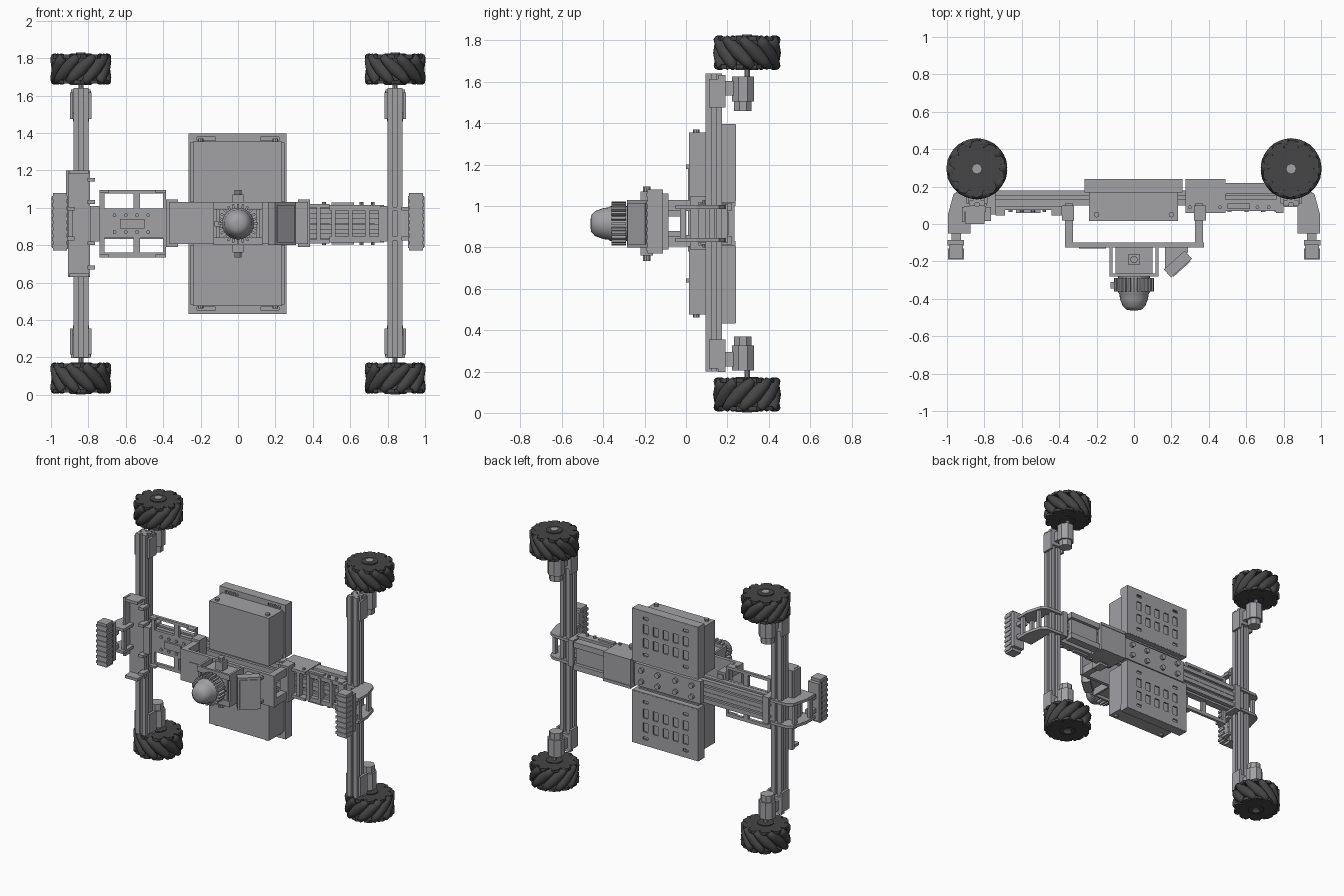
import bpy, bmesh
from math import sin, cos, pi, radians
from mathutils import Vector, Matrix

cube = bpy.data.objects.get("Cube")
if cube:
    bpy.data.objects.remove(cube)


def material(name, rgb):
    m = bpy.data.materials.new(name)
    m.use_nodes = True
    m.diffuse_color = (*rgb, 1)
    m.node_tree.nodes["Principled BSDF"].inputs["Base Color"].default_value = (*rgb, 1)
    return m


GREY = material("metal grey", (0.36, 0.36, 0.38))
DARK = material("rubber dark grey", (0.06, 0.06, 0.06))
MID = 0.915     # height of the cross beam
POST = 0.84     # distance of the posts from the centre


def finish(name, bm, mat=GREY):
    bmesh.ops.recalc_face_normals(bm, faces=bm.faces)
    me = bpy.data.meshes.new(name)
    bm.to_mesh(me)
    bm.free()
    me.materials.append(mat)
    ob = bpy.data.objects.new(name, me)
    bpy.context.scene.collection.objects.link(ob)
    return ob


def prism(name, pts, axis, a, b, mat=GREY):
    """Extrude a closed 2D outline along an axis from a to b."""
    place = {"x": lambda u, v, t: (t, u, v), "y": lambda u, v, t: (u, t, v),
             "z": lambda u, v, t: (u, v, t)}[axis]
    bm = bmesh.new()
    lo = [bm.verts.new(place(u, v, a)) for u, v in pts]
    hi = [bm.verts.new(place(u, v, b)) for u, v in pts]
    bm.faces.new(lo)
    bm.faces.new(hi)
    for i in range(len(pts)):
        j = (i + 1) % len(pts)
        bm.faces.new((lo[i], lo[j], hi[j], hi[i]))
    return finish(name, bm, mat)


def box(name, x, y, z, mat=GREY):
    return prism(name, [(x[0], y[0]), (x[1], y[0]), (x[1], y[1]), (x[0], y[1])], "z", *z, mat)


def ring(u, v, r, n, turn=0.0):
    return [(u + r * cos(2 * pi * (i + turn) / n), v + r * sin(2 * pi * (i + turn) / n))
            for i in range(n)]


def slotted(u, v, h=0.04, g=0.01, d=0.018):
    """Square outline with a groove in the middle of every side."""
    side = [(-h, -h), (-g, -h), (-g, d - h), (g, d - h), (g, -h)]
    pts = []
    for k in range(4):
        c, s = round(cos(k * pi / 2)), round(sin(k * pi / 2))
        pts += [(u + c * p - s * q, v + s * p + c * q) for p, q in side]
    return pts


def panel(name, xs, zs, holes, y, thick):
    """Plate facing y, cut on a grid, with the listed cells left open."""
    bm = bmesh.new()
    grid = [[bm.verts.new((x, y, z)) for z in zs] for x in xs]
    for i in range(len(xs) - 1):
        for j in range(len(zs) - 1):
            if not holes(i, j):
                bm.faces.new((grid[i][j], grid[i + 1][j], grid[i + 1][j + 1], grid[i][j + 1]))
    ob = finish(name, bm)
    mod = ob.modifiers.new("thickness", "SOLIDIFY")
    mod.thickness, mod.offset = thick, 0
    return ob


def lathe(name, profile, place, n=16, mat=GREY):
    """Spin (radius, height) points round the local z axis, then place them."""
    bm = bmesh.new()
    rows = [[bm.verts.new(place @ Vector((r * cos(2 * pi * i / n), r * sin(2 * pi * i / n), h)))
             for i in range(n)] for r, h in profile]
    for a, b in zip(rows, rows[1:]):
        for i in range(n):
            j = (i + 1) % n
            bm.faces.new((a[i], a[j], b[j], b[i]))
    bm.faces.new(rows[0])
    bm.faces.new(rows[-1])
    return finish(name, bm, mat)


# Roller wheels with a toothed disc on each side
def wheel(name, x, y, z, hand, out):
    n = 10
    teeth = []
    for i in range(n):
        a = 2 * pi * i / n
        teeth += [(x + r * cos(a + t), y + r * sin(a + t))
                  for r, t in ((0.118, 0), (0.148, 0.04), (0.155, 0.3), (0.145, 0.5))]
    for s in (-1, 1):
        prism(name + "_disc", teeth, "z", z + s * 0.058, z + s * 0.078, DARK)
        prism(name + "_hub", ring(x, y, 0.055, 16), "z", z + s * 0.07, z + s * 0.084, DARK)
    prism(name + "_core", ring(x, y, 0.095, 20), "z", z - 0.07, z + 0.07, DARK)
    for i in range(n):
        place = (Matrix.Translation((x, y, z)) @ Matrix.Rotation(2 * pi * (i + 0.5) / n, 4, "Z")
                 @ Matrix.Translation((0.128, 0, 0)) @ Matrix.Rotation(hand * radians(45), 4, "X"))
        ob = lathe(name + "_roller", [(0.018, -0.1), (0.029, -0.06), (0.036, 0), (0.029, 0.06),
                                      (0.018, 0.1)], place, 10, DARK)
        ob.data.shade_smooth()
    prism(name + "_cap", ring(x, y, 0.025, 8), "z", z + out * 0.07, z + out * 0.088)


for s, side in ((-1, "right"), (1, "left")):
    x = s * POST
    # Post, end brackets, motors and wheels
    prism(side + "_post", slotted(x, 0.135), "z", 0.2, 1.64)
    for t, end in ((-1, "lower"), (1, "upper")):
        name = side + "_" + end
        zs = lambda d: MID + t * d
        box(name + "_motor_bracket", (x - 0.052, x + 0.052), (0.155, 0.19), (zs(0.595), zs(0.718)))
        for k in (-1, 1):
            box(name + "_bracket_cheek", (x + k * 0.042, x + k * 0.058), (0.11, 0.19),
                (zs(0.56), zs(0.7)))
        prism(name + "_motor", ring(x, 0.275, 0.058, 8, 0.5), "z", zs(0.59), zs(0.71))
        prism(name + "_motor_tail", ring(x, 0.275, 0.046, 8, 0.5), "z", zs(0.545), zs(0.59))
        box(name + "_motor_arm", (x - 0.03, x + 0.03), (0.17, 0.24), (zs(0.62), zs(0.69)))
        prism(name + "_shaft", ring(x, 0.295, 0.014, 10), "z", zs(0.7), zs(0.78))
        wheel(name + "_wheel", x, 0.295, zs(0.826), s * t, t)

    # Jaw plates with an upright pad at the tip
    jaw = [(0.8, 0.19), (0.93, 0.185), (0.965, 0.16), (0.995, 0.05), (0.995, -0.05),
           (0.875, -0.05), (0.875, 0.09), (0.8, 0.09)]
    for z in (0.825, 0.985):
        prism(side + "_jaw_plate", [(s * u, v) for u, v in jaw], "z", z, z + 0.02)
    for u, v in ((0.885, -0.03), (0.965, -0.03), (0.94, 0.11)):
        box(side + "_jaw_spacer", (s * u, s * (u + 0.022)), (v, v + 0.03), (0.84, 0.99))
    for z in (0.85, 0.95):
        box(side + "_pad_neck", (s * 0.925, s * 0.975), (-0.1, -0.03), (z, z + 0.03))
    box(side + "_grip_pad", (s * 0.915, s * 0.99), (-0.185, -0.11), (0.77, 1.08))
    box(side + "_pad_back", (s * 0.91, s * 0.998), (-0.115, -0.085), (0.79, 1.06))
    for k in range(8):
        z = 0.785 + k * 0.037
        box(side + "_pad_rib", (s * 0.908, s * 0.995), (-0.19, -0.13), (z, z + 0.018))

# Grooved cross beam
for z in (MID - 0.041, MID + 0.041):
    prism("cross_beam", slotted(0.14, z), "x", -0.8, 0.8)

# Upright guard frame on one post
box("guard_plate", (-0.91, -0.79), (0.065, 0.095), (0.63, 1.2))
box("guard_edge", (-0.92, -0.905), (0.01, 0.09), (0.78, 1.2))
for z in (0.67, 0.8, 1.02, 1.14):
    box("guard_prong", (-0.805, -0.765), (0.015, 0.09), (z, z + 0.02))
for z in (0.63, 1.18):
    box("guard_end", (-0.9, -0.8), (0.0, 0.07), (z, z + 0.02))
box("guard_pad", (-0.79, -0.74), (0.05, 0.19), (0.82, 1.01))

# Windowed plate on the cross beam
panel("window_plate", (-0.74, -0.715, -0.56, -0.525, -0.4, -0.385),
      (0.735, 0.76, 0.838, 0.995, 1.075, 1.095),
      lambda i, j: i in (1, 3) and j in (1, 3), 0.085, 0.02)
for x0, x1 in ((-0.74, -0.69), (-0.44, -0.385)):
    for z in (0.735, 1.08):
        box("window_plate_tab", (x0, x1), (0.045, 0.09), (z, z + 0.014))
box("plate_block", (-0.63, -0.5), (0.06, 0.08), (0.89, 0.94))
for x in (-0.66, -0.6, -0.54, -0.48):
    for z in (0.87, 0.96):
        prism("plate_bolt", ring(x, z, 0.01, 8), "y", 0.065, 0.08)

# Equipment boxes in perforated trays, above and below the beam
cols = [-0.265, -0.215]
for k in range(5):
    cols += [-0.185 + k * 0.08, -0.145 + k * 0.08]
cols += [0.215, 0.26]
for t, end in ((-1, "lower"), (1, "upper")):
    zs = lambda *ds: tuple(MID + t * d for d in ds)
    box(end + "_box", (-0.24, 0.235), (0.015, 0.2), zs(0.095, 0.44))
    panel(end + "_tray_back", cols,
          zs(0.11, 0.16, 0.18, 0.22, 0.285, 0.32, 0.385, 0.42, 0.44, 0.48),
          lambda i, j: (i in (2, 4, 6, 8, 10) and j in (3, 5)) or
          (i in (2, 10) and j in (1, 7)), 0.235, 0.012)
    for x in (-0.265, 0.248):
        box(end + "_tray_side", (x, x + 0.012), (0.17, 0.24), zs(0.11, 0.48))
    panel(end + "_tray_lip", (-0.265, -0.22, -0.12, 0.12, 0.22, 0.26),
          zs(0.43, 0.445, 0.462, 0.482), lambda i, j: i in (1, 3) and j == 1, 0.175, 0.012)
    box(end + "_tray_end", (-0.265, 0.26), (0.17, 0.24), zs(0.47, 0.482))
    box(end + "_tray_foot", (-0.265, 0.26), (0.17, 0.24), zs(0.105, 0.117))
    for x in (-0.2, 0.2):
        prism(end + "_box_foot", ring(x, 0.05, 0.015, 8), "z", *zs(0.44, 0.455))

# Strip between the trays, with bolts
box("centre_strip", (-0.265, 0.26), (0.175, 0.215), (0.835, 0.995))
for x in (-0.2, -0.07, 0.07, 0.2):
    for z in (0.875, 0.955):
        prism("strip_bolt", ring(x, z, 0.018, 10), "y", 0.21, 0.235)

# Drive housing on the other half of the beam
for t in (-1, 1):
    zs = lambda a, b: (MID + t * a, MID + t * b)
    box("housing_wall", (0.275, 0.49), (0.06, 0.24), zs(0.085, 0.105))
    box("housing_rail", (0.49, 0.78), (0.07, 0.13), zs(0.07, 0.1))
    box("housing_back_rail", (0.49, 0.74), (0.16, 0.22), zs(0.06, 0.1))
    box("housing_latch", (0.5, 0.62), (0.08, 0.11), zs(0.1, 0.112))
    for x in (0.3, 0.46, 0.66, 0.72):
        prism("housing_bolt", ring(x, 0.09, 0.01, 8), "z", *zs(0.1, 0.115))
box("housing_back", (0.275, 0.49), (0.2, 0.235), (0.83, 1.0))
box("housing_cover", (0.5, 0.73), (0.17, 0.205), (0.86, 0.97))
for x in (0.42, 0.5, 0.59, 0.68, 0.75):
    box("housing_cell", (x, x + 0.022), (0.065, 0.12), (0.825, 1.005))
box("housing_cap", (0.76, 0.8), (0.06, 0.2), (0.82, 1.01))

# Raised carrier in front of the boxes
box("carrier_plate", (-0.37, 0.375), (-0.125, -0.1), (0.805, 1.03))
box("carrier_pocket", (-0.295, -0.15), (-0.131, -0.12), (0.88, 0.955))
for s in (-1, 1):
    for z in (0.805, 0.975):
        box("carrier_leg", (s * 0.325, s * 0.37), (-0.12, 0.11), (z, z + 0.055))
    box("carrier_foot", (s * 0.32, s * 0.385), (0.02, 0.1), (0.79, 1.045))

# Domed scanner in an open cradle
box("scanner_base", (-0.1, 0.1), (-0.27, -0.12), (0.82, 1.01))
for s in (-1, 1):
    box("cradle_side", (s * 0.115, s * 0.13), (-0.27, -0.12), (0.8, 1.03))
    box("cradle_flange", (-0.13, 0.13), (-0.28, -0.265), (MID + s * 0.075, MID + s * 0.115))
    box("cradle_handle", (-0.03, 0.03), (-0.22, -0.16), (MID + s * 0.09, MID + s * 0.155))
    prism("handle_knob", ring(0, -0.19, 0.02, 10), "z", MID + s * 0.15, MID + s * 0.18)
front = Matrix.Translation((0, 0, MID)) @ Matrix.Rotation(radians(90), 4, "X")
dome = lathe("scanner_dome", [(0.085, 0.26), (0.085, 0.365), (0.078, 0.375), (0.075, 0.4),
                              (0.06, 0.44), (0.04, 0.458), (0.015, 0.462)], front, 24)
bpy.context.view_layer.objects.active = dome
dome.select_set(True)
bpy.ops.object.shade_smooth_by_angle(angle=radians(35))
for i in range(24):
    fin = box("cooling_fin", (0.07, 0.106), (-0.36, -0.29), (-0.006, 0.006))
    fin.matrix_world = Matrix.Translation((0, 0, MID)) @ Matrix.Rotation(2 * pi * i / 24, 4, "Y")
box("scanner_plug", (-0.125, -0.09), (-0.345, -0.31), (0.9, 0.93))

# Angled sensor and its bracket
turn = Matrix.Translation((0.235, -0.215, MID)) @ Matrix.Rotation(radians(42), 4, "Z")
for name, x, y, z in (("sensor_body", 0.075, (-0.028, 0.03), 0.115),
                      ("sensor_face", 0.062, (-0.034, -0.028), 0.1)):
    box(name, (-x, x), y, (-z, z)).matrix_world = turn
for z in (0.82, 0.99):
    prism("sensor_bracket", [(0.165, -0.115), (0.165, -0.25), (0.19, -0.25), (0.29, -0.15),
                             (0.29, -0.115)], "z", z, z + 0.02)
